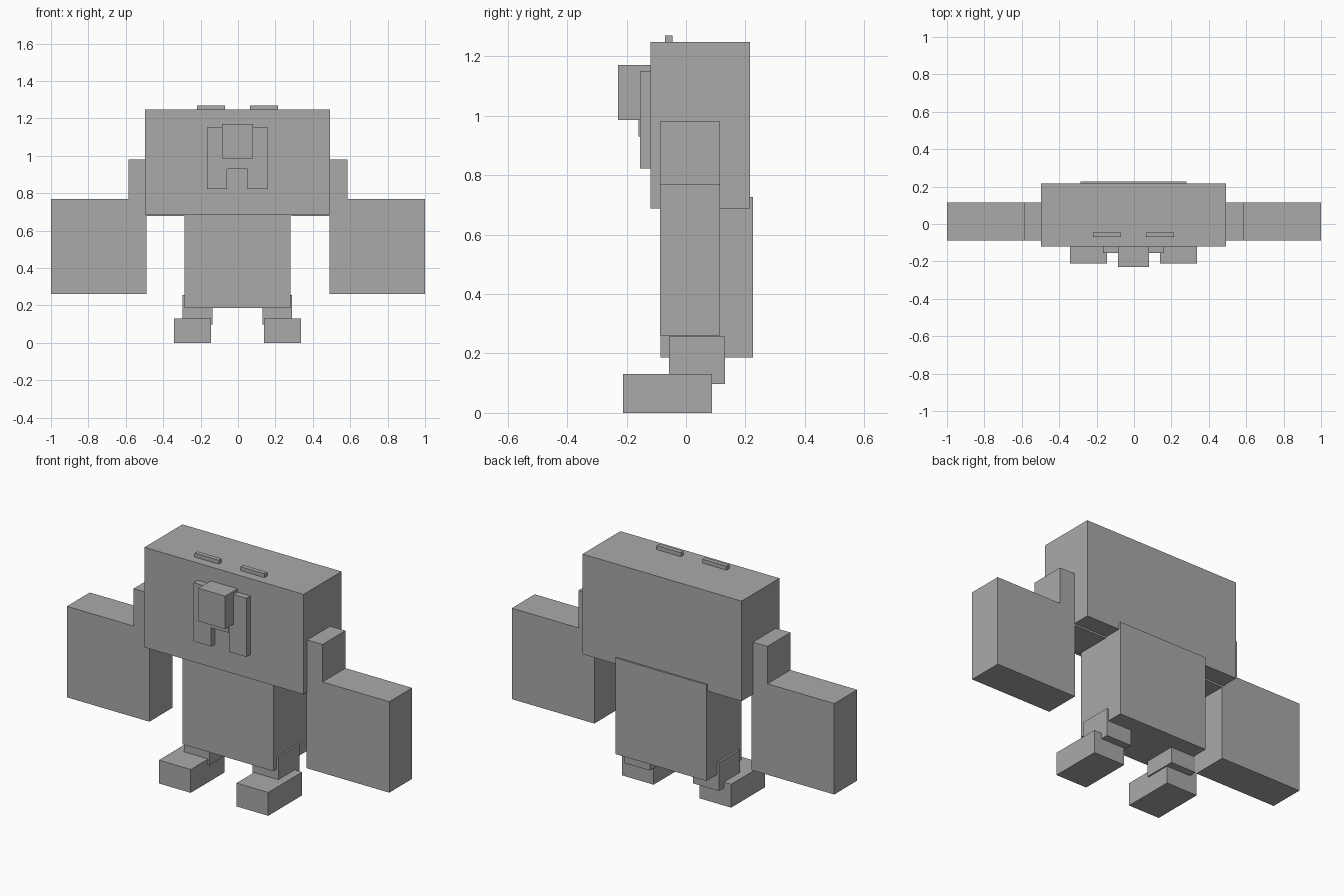
import bpy

cube = bpy.data.objects.get("Cube")
if cube:
    bpy.data.objects.remove(cube, do_unlink=True)

# Single plain grey finish
grey = bpy.data.materials.new("plain_grey")
grey.use_nodes = True
colour = (0.4, 0.4, 0.4, 1)
grey.diffuse_color = colour
grey.node_tree.nodes["Principled BSDF"].inputs["Base Color"].default_value = colour


def block(name, x, y, z):
    """Box spanning the given (low, high) ranges."""
    spans = (x, y, z)
    bpy.ops.mesh.primitive_cube_add(size=1)
    ob = bpy.context.object
    ob.name = name
    ob.location = [(lo + hi) / 2 for lo, hi in spans]
    ob.scale = [hi - lo for lo, hi in spans]
    bpy.ops.object.transform_apply(location=True, scale=True)
    ob.data.materials.append(grey)
    return ob


def pair(name, x, y, z, shift=-0.003):
    """Left block plus its mirrored right twin, about a centre line."""
    lo, hi = x
    block("left_" + name, (shift + lo, shift + hi), y, z)
    block("right_" + name, (shift - hi, shift - lo), y, z)


# Body
block("head", (-0.496, 0.491), (-0.12, 0.216), (0.687, 1.248))
block("torso", (-0.285, 0.28), (-0.086, 0.226), (0.187, 0.726))

# Arms
pair("shoulder", (0.285, 0.586), (-0.088, 0.115), (0.677, 0.98), shift=0)
pair("arm", (0.488, 1.0), (-0.088, 0.115), (0.26, 0.77), shift=0)

# Legs
pair("leg", (0.134, 0.293), (-0.057, 0.132), (0.098, 0.257))
pair("foot", (0.142, 0.339), (-0.212, 0.088), (0.0, 0.131))

# Face
pair("tusk", (0.055, 0.164), (-0.155, -0.115), (0.822, 1.151))
block("mouth", (-0.058, 0.052), (-0.16, -0.115), (0.93, 1.1))
block("nose", (-0.086, 0.081), (-0.229, -0.115), (0.985, 1.17))

# Ridges on top of the head
pair("brow", (0.067, 0.217), (-0.07, -0.045), (1.23, 1.27))
